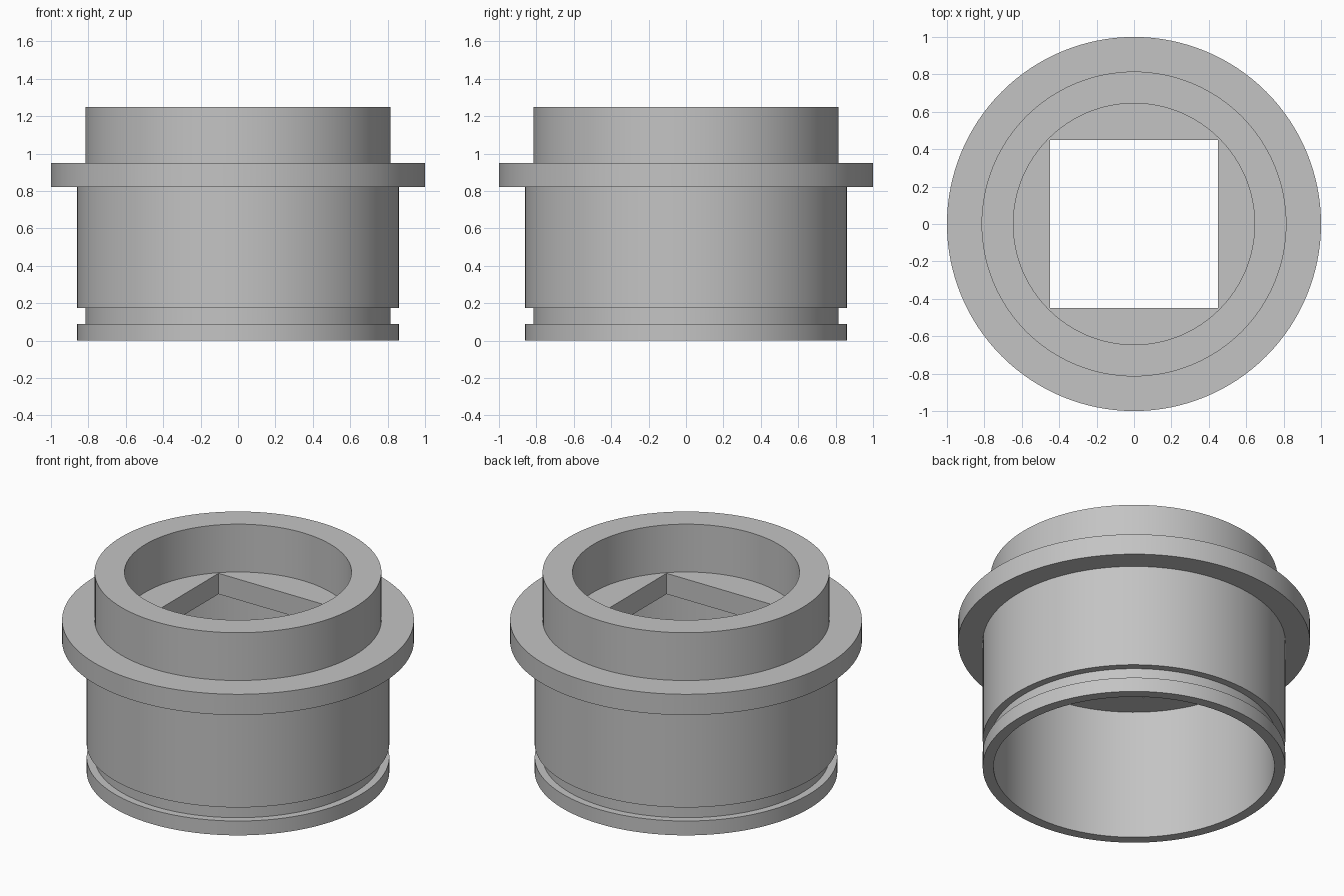
import bpy
import bmesh
from math import cos, sin, pi, radians

if "Cube" in bpy.data.objects:
    bpy.data.objects.remove(bpy.data.objects["Cube"], do_unlink=True)

SEGMENTS = 128
HOLE = 0.45          # half side of the square opening
WALL, GROOVE, NECK, FLANGE = 0.86, 0.815, 0.815, 1.0
BORE, SKIRT_BORE = 0.645, 0.798
SEAT_LOW, SEAT_TOP, HEIGHT = 0.82, 0.95, 1.25


def round_ring(radius):
    return lambda a: (radius * cos(a), radius * sin(a))


def square_ring(half):
    def point(a):
        k = half / max(abs(cos(a)), abs(sin(a)))
        return k * cos(a), k * sin(a)
    return point


# Closed cross-section: outside going up, then inside going down
outside = [(WALL, 0), (WALL, 0.09), (GROOVE, 0.09), (GROOVE, 0.175),
           (WALL, 0.175), (WALL, SEAT_LOW), (FLANGE, SEAT_LOW),
           (FLANGE, SEAT_TOP), (NECK, SEAT_TOP), (NECK, HEIGHT)]
section = [(round_ring(r), z) for r, z in outside]
section += [(round_ring(BORE), HEIGHT), (round_ring(BORE), SEAT_TOP),
            (square_ring(HOLE), SEAT_TOP), (square_ring(HOLE), SEAT_LOW),
            (round_ring(SKIRT_BORE), SEAT_LOW), (round_ring(SKIRT_BORE), 0)]

# Skin the rings into one watertight sleeve
bm = bmesh.new()
rings = []
for shape, z in section:
    angles = [2 * pi * i / SEGMENTS for i in range(SEGMENTS)]
    rings.append([bm.verts.new((*shape(a), z)) for a in angles])
for lower, upper in zip(rings, rings[1:] + rings[:1]):
    for i in range(SEGMENTS):
        j = (i + 1) % SEGMENTS
        bm.faces.new((lower[i], lower[j], upper[j], upper[i]))
bmesh.ops.recalc_face_normals(bm, faces=bm.faces)

mesh = bpy.data.meshes.new("flanged_sleeve")
bm.to_mesh(mesh)
bm.free()
sleeve = bpy.data.objects.new("flanged_sleeve", mesh)
bpy.context.collection.objects.link(sleeve)

# Plain grey finish
grey = bpy.data.materials.new("plain grey")
grey.use_nodes = True
colour = (0.55, 0.55, 0.55, 1)
grey.diffuse_color = colour
grey.node_tree.nodes["Principled BSDF"].inputs["Base Color"].default_value = colour
mesh.materials.append(grey)

# Smooth round walls, crisp rims
bpy.ops.object.select_all(action='DESELECT')
sleeve.select_set(True)
bpy.context.view_layer.objects.active = sleeve
bpy.ops.object.shade_smooth_by_angle(angle=radians(30))
